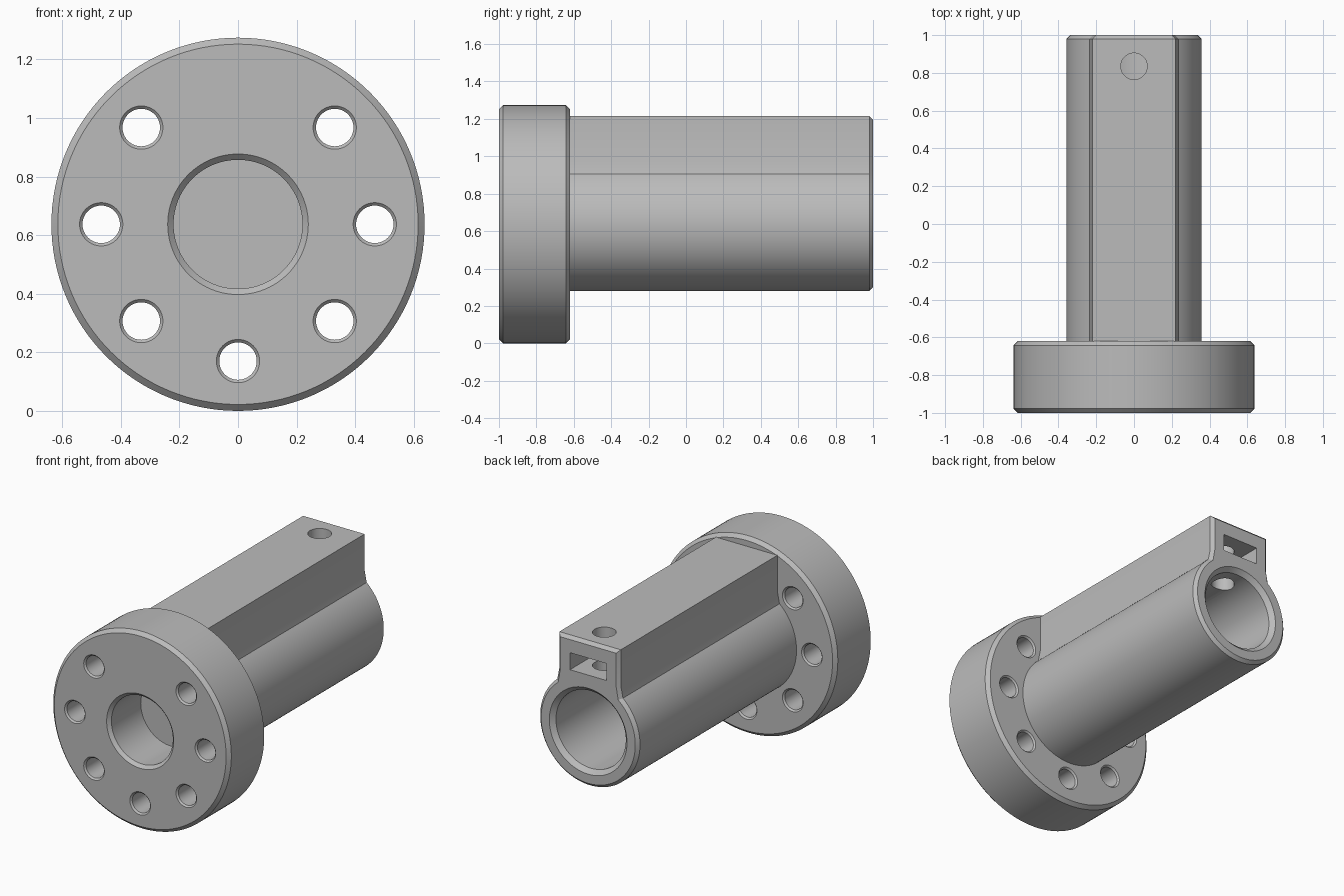
import bpy, bmesh, math
from mathutils import Vector

cube = bpy.data.objects.get("Cube")
if cube:
    bpy.data.objects.remove(cube, do_unlink=True)

AXIS_Z = 0.637      # height of the main axis
SEGMENTS = 96

steel = bpy.data.materials.new("plain grey")
steel.use_nodes = True
GREY = (0.5, 0.5, 0.5, 1)
steel.diffuse_color = GREY
steel.node_tree.nodes["Principled BSDF"].inputs["Base Color"].default_value = GREY


def loft(name, loops):
    """Closed solid through a row of matching point loops."""
    bm = bmesh.new()
    rings = [[bm.verts.new(p) for p in loop] for loop in loops]
    n = len(rings[0])
    for a, b in zip(rings, rings[1:]):
        for i in range(n):
            j = (i + 1) % n
            bm.faces.new((a[i], a[j], b[j], b[i]))
    bm.faces.new(rings[0])
    bm.faces.new(rings[-1])
    bmesh.ops.recalc_face_normals(bm, faces=bm.faces)
    mesh = bpy.data.meshes.new(name)
    bm.to_mesh(mesh)
    bm.free()
    mesh.materials.append(steel)
    obj = bpy.data.objects.new(name, mesh)
    bpy.context.collection.objects.link(obj)
    return obj


def turned(name, profile, x=0, z=AXIS_Z, segments=SEGMENTS):
    """Round solid along y from (y, radius) pairs."""
    steps = [math.tau * i / segments for i in range(segments)]
    return loft(name, [[Vector((x + r * math.cos(t), y, z + r * math.sin(t)))
                        for t in steps] for y, r in profile])


def combine(target, tool, operation):
    mod = target.modifiers.new(operation.lower(), 'BOOLEAN')
    mod.operation = operation
    mod.solver = 'EXACT'
    mod.object = tool
    bpy.context.view_layer.objects.active = target
    bpy.ops.object.modifier_apply(modifier=mod.name)
    bpy.data.objects.remove(tool, do_unlink=True)


def body_outline(y, inset=0):
    """Round barrel with a flat-topped rib, as one outline."""
    r, half, foot = 0.357 - inset, 0.22 - inset, 0.235 - inset
    start = math.acos(foot / r)
    sweep = math.pi + 2 * start
    arc = [(r * math.cos(start - sweep * i / SEGMENTS),
            AXIS_Z + r * math.sin(start - sweep * i / SEGMENTS))
           for i in range(SEGMENTS + 1)]
    rib = [(-half, 0.98), (-half, 1.215 - inset), (half, 1.215 - inset), (half, 0.98)]
    return [Vector((x, y, z)) for x, z in arc + rib]


# Flange with bevelled rims, joined to the ribbed barrel
body = turned("flanged_barrel", [(-1, 0.615), (-0.978, 0.637), (-0.642, 0.637), (-0.62, 0.615)], segments=128)
barrel = loft("barrel", [body_outline(-0.8), body_outline(0.98), body_outline(1, 0.02)])
combine(body, barrel, 'UNION')

# Blind bores from both ends, with bevelled mouths
front_bore = turned("front_bore", [(-1.02, 0.26), (-0.98, 0.22), (-0.68, 0.22)])
combine(body, front_bore, 'DIFFERENCE')
rear_bore = turned("rear_bore", [(-0.62, 0.25), (0.972, 0.25), (1.02, 0.298)])
combine(body, rear_bore, 'DIFFERENCE')

# Seven bolt holes, none at the top
for k in range(8):
    if k == 2:
        continue
    angle = k * math.pi / 4
    hole = turned("bolt_hole", [(-1.02, 0.094), (-0.99, 0.064), (-0.63, 0.064), (-0.6, 0.094)],
                  0.467 * math.cos(angle), AXIS_Z + 0.467 * math.sin(angle), 40)
    combine(body, hole, 'DIFFERENCE')

# Slot in the rear end of the rib
slot = loft("slot", [[Vector((x, y, z)) for x, z in
                      ((-0.13, 1), (0.13, 1), (0.13, 1.11), (-0.13, 1.11))]
                     for y in (0.69, 1.1)])
combine(body, slot, 'DIFFERENCE')

# Screw hole from the rib top down into the bore
steps = [math.tau * i / 40 for i in range(40)]
screw = loft("screw_hole", [[Vector((0.07 * math.cos(t), 0.835 + 0.07 * math.sin(t), z))
                             for t in steps] for z in (0.7, 1.3)])
combine(body, screw, 'DIFFERENCE')

# Smooth round walls, crisp edges
bpy.ops.object.select_all(action='DESELECT')
body.select_set(True)
bpy.context.view_layer.objects.active = body
bpy.ops.object.shade_smooth_by_angle(angle=math.radians(25))
